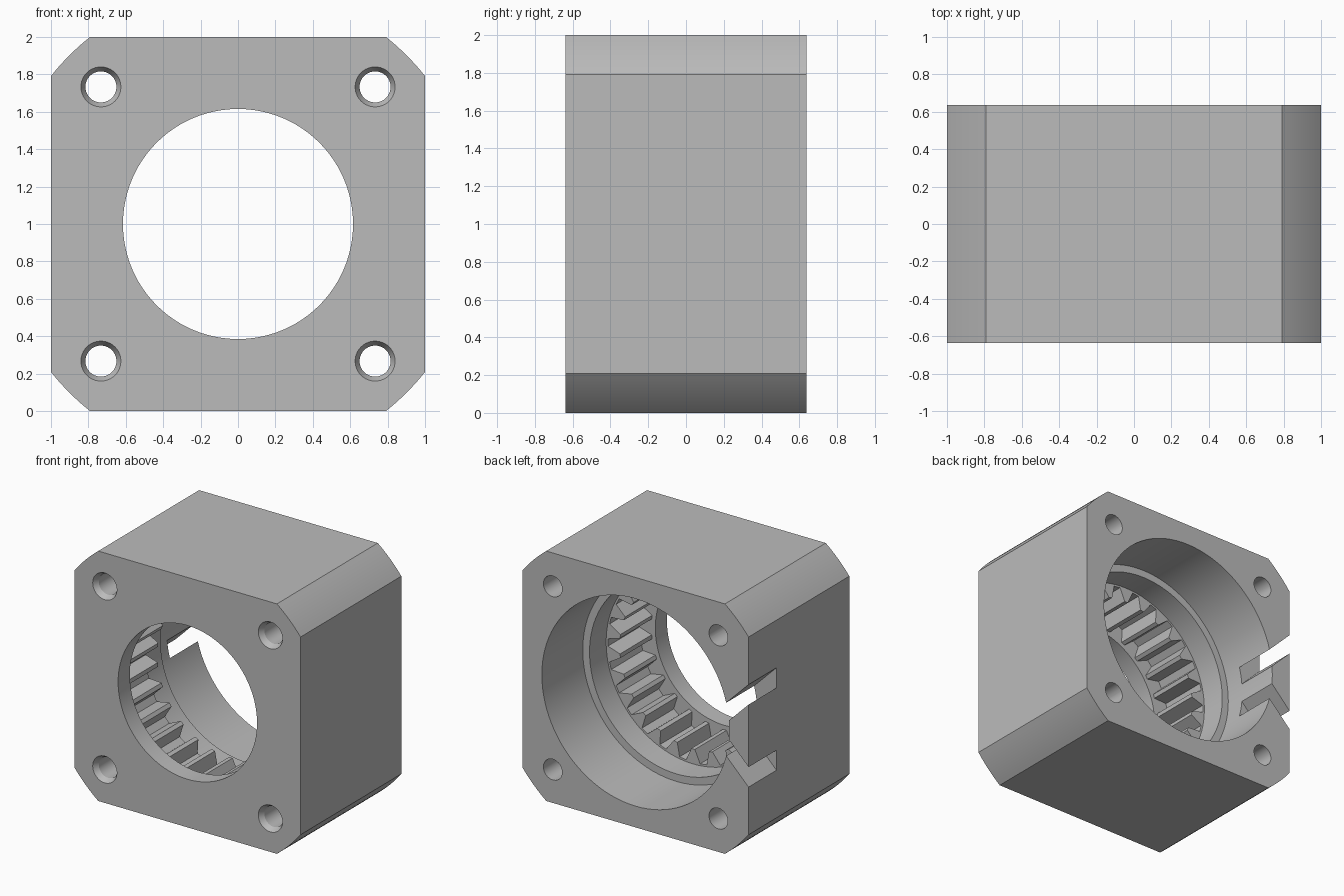
import bpy, bmesh
from math import cos, sin, pi, sqrt, asin, radians
from mathutils import Vector

cube = bpy.data.objects.get("Cube")
if cube:
    bpy.data.objects.remove(cube, do_unlink=True)

HALF_DEPTH = 0.6375
CENTRE_Z = 1.0
CORNER_R = 1.275
TEETH = 26

grey = bpy.data.materials.new("machined_grey")
grey.use_nodes = True
colour = (0.5, 0.5, 0.5, 1)
grey.diffuse_color = colour
grey.node_tree.nodes["Principled BSDF"].inputs["Base Color"].default_value = colour


def prism(name, points, y0, y1):
    """Extrude an (x, z) outline between two depths."""
    bm = bmesh.new()
    ring = [bm.verts.new((x, y0, CENTRE_Z + z)) for x, z in points]
    face = bm.faces.new(ring)
    moved = bmesh.ops.extrude_face_region(bm, geom=[face])["geom"]
    verts = [v for v in moved if isinstance(v, bmesh.types.BMVert)]
    bmesh.ops.translate(bm, verts=verts, vec=(0, y1 - y0, 0))
    return finish(bm, name)


def lathe(name, profile, cx=0, cz=0, steps=96):
    """Closed solid of revolution about y from (radius, y) pairs."""
    bm = bmesh.new()
    rings = [[bm.verts.new((cx + r * cos(2 * pi * i / steps), y,
                            CENTRE_Z + cz + r * sin(2 * pi * i / steps)))
              for i in range(steps)] for r, y in profile]
    for a, b in zip(rings, rings[1:]):
        for i in range(steps):
            j = (i + 1) % steps
            bm.faces.new((a[i], a[j], b[j], b[i]))
    bm.faces.new(rings[0])
    bm.faces.new(rings[-1])
    return finish(bm, name)


def finish(bm, name):
    bmesh.ops.recalc_face_normals(bm, faces=bm.faces)
    mesh = bpy.data.meshes.new(name)
    bm.to_mesh(mesh)
    bm.free()
    mesh.materials.append(grey)
    obj = bpy.data.objects.new(name, mesh)
    bpy.context.collection.objects.link(obj)
    return obj


# Square housing with corners turned to a cylinder
start = asin(sqrt(CORNER_R ** 2 - 1) / CORNER_R)
outline = []
for q in range(4):
    for k in range(9):
        a = q * pi / 2 + start + (pi / 2 - 2 * start) * k / 8
        outline.append((CORNER_R * cos(a), CORNER_R * sin(a)))
housing = prism("gear_housing", outline, -HALF_DEPTH, HALF_DEPTH)

cutters = []
# Front opening, and stepped rear bearing bore
cutters.append(lathe("front_bore_cutter", [(0.615, -0.8), (0.615, -0.3)]))
cutters.append(lathe("rear_bore_cutter",
                     [(0.77, -0.09), (0.77, 0.12), (0.83, 0.12), (0.83, 0.8)]))

# Internal ring gear
gear = []
pitch = 2 * pi / TEETH
for i in range(TEETH):
    for frac, r in ((-0.40, 0.65), (-0.16, 0.755), (0.16, 0.755), (0.40, 0.65)):
        a = (i + frac) * pitch
        gear.append((r * cos(a), r * sin(a)))
cutters.append(prism("ring_gear_cutter", gear, -0.49, 0.0))

# Countersunk corner screw holes
for sx in (-1, 1):
    for sz in (-1, 1):
        cutters.append(lathe("screw_hole_cutter",
                             [(0.12, -0.66), (0.107, -HALF_DEPTH), (0.083, -0.595), (0.083, 0.8)],
                             sx * 0.733, sz * 0.733, 40))

# Two slanted slots beside the rear tongue
for s in (-1, 1):
    slot = [(-1.15, s * 0.40), (-1.15, s * 0.56), (-0.65, s * 0.06), (-0.65, s * -0.10)]
    cutters.append(prism("tongue_slot_cutter", slot, 0.284, 0.8))

for c in cutters:
    mod = housing.modifiers.new(c.name, "BOOLEAN")
    mod.operation = "DIFFERENCE"
    mod.solver = "EXACT"
    mod.object = c
    c.hide_render = True
    c.hide_viewport = False

# Bake the cuts and drop the cutters
bpy.context.view_layer.update()
baked = bpy.data.meshes.new_from_object(
    housing.evaluated_get(bpy.context.evaluated_depsgraph_get()))
housing.modifiers.clear()
housing.data = baked
for c in cutters:
    bpy.data.objects.remove(c, do_unlink=True)

bpy.ops.object.select_all(action="DESELECT")
housing.select_set(True)
bpy.context.view_layer.objects.active = housing
bpy.ops.object.shade_smooth_by_angle(angle=radians(20))
